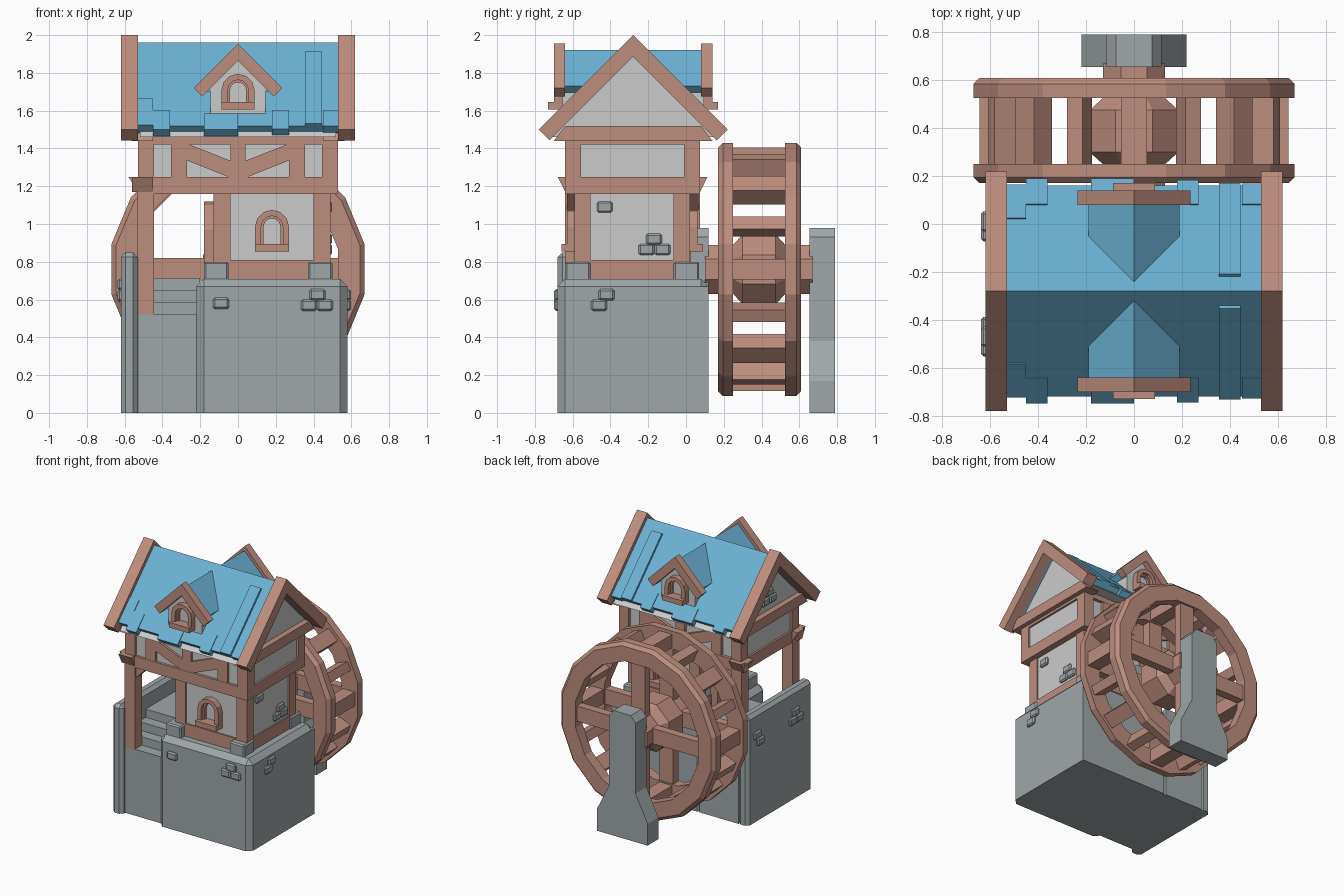
import bpy, bmesh, math
from mathutils import Matrix

if "Cube" in bpy.data.objects:
    bpy.data.objects.remove(bpy.data.objects["Cube"])

def material(name, rgb):
    m = bpy.data.materials.new(name)
    m.diffuse_color = (*rgb, 1)
    m.use_nodes = True
    m.node_tree.nodes["Principled BSDF"].inputs["Base Color"].default_value = m.diffuse_color
    return m

WOOD = material("wood", (0.51, 0.27, 0.21))
TILE = material("roof_blue", (0.147, 0.445, 0.66))
WALL = material("plaster", (0.61, 0.64, 0.64))
STONE = material("stone", (0.35, 0.39, 0.40))
CY = -0.28                      # ridge line of the house

def finish(name, bm, mat):
    bmesh.ops.remove_doubles(bm, verts=bm.verts, dist=1e-5)
    bmesh.ops.recalc_face_normals(bm, faces=bm.faces)
    me = bpy.data.meshes.new(name)
    bm.to_mesh(me)
    bm.free()
    me.materials.append(mat)
    ob = bpy.data.objects.new(name, me)
    bpy.context.collection.objects.link(ob)
    return ob

def place(axis, u, v, a):
    return (a, u, v) if axis == 'x' else (u, a, v)

def prism(name, pts, axis, a0, a1, mat, bevel=0):
    """Profile in (y,z) or (x,z) pushed along the axis; bevel spares the ground edges."""
    bm = bmesh.new()
    f = bm.faces.new([bm.verts.new(place(axis, u, v, a0)) for u, v in pts])
    new = bmesh.ops.extrude_face_region(bm, geom=[f])['geom']
    d = place(axis, 0, 0, a1 - a0)
    bmesh.ops.translate(bm, vec=d, verts=[g for g in new if isinstance(g, bmesh.types.BMVert)])
    bmesh.ops.recalc_face_normals(bm, faces=bm.faces)
    if bevel:
        edges = [e for e in bm.edges if max(v.co.z for v in e.verts) > 0.001]
        bmesh.ops.bevel(bm, geom=edges, offset=bevel, segments=1, affect='EDGES')
    return finish(name, bm, mat)

def box(name, x0, x1, y0, y1, z0, z1, mat, bevel=0):
    return prism(name, [(x0, z0), (x1, z0), (x1, z1), (x0, z1)], 'y', y0, y1, mat, bevel)

def arch_points(c, z, w, h, n=6):
    arc = [(c + w * math.cos(math.pi * i / n), z + h - w + w * math.sin(math.pi * i / n)) for i in range(n + 1)]
    return [(c + w, z)] + arc + [(c - w, z)]

def arch_frame(name, c, z, w, h, t, axis, a0, a1, mat):
    """Open arched frame: thick strip between two arches."""
    out, inn = arch_points(c, z, w, h), arch_points(c, z, w - t, h - t)
    bm = bmesh.new()
    rings = [[bm.verts.new(place(axis, u, v, a)) for u, v in p]
             for p, a in ((out, a0), (out, a1), (inn, a1), (inn, a0))]
    for i in range(len(out) - 1):
        for k in range(4):
            r, s = rings[k], rings[(k + 1) % 4]
            bm.faces.new((r[i], r[i + 1], s[i + 1], s[i]))
    for i in (0, -1):
        bm.faces.new([r[i] for r in rings])
    return finish(name, bm, mat)

def window(name, c, z, w, h, wall_y, out):
    arch_frame(name + "_frame", c, z, w, h, 0.032, 'y', wall_y, wall_y + out * 0.05, WOOD)
    arch_frame(name + "_inner_frame", c, z, w - 0.03, h - 0.03, 0.015, 'y', wall_y, wall_y + out * 0.025, WOOD)
    box(name + "_sill", c - w, c + w, wall_y, wall_y + out * 0.08, z - 0.01, z + 0.03, WOOD)

def revolve(name, prof, n, mat, closed):
    """Turn an (apothem, y) profile about the wheel axle."""
    bm = bmesh.new()
    k = 1 / math.cos(math.pi / n)
    rows = []
    for i in range(n):
        a = 2 * math.pi * (i + 0.5) / n
        rows.append([bm.verts.new((r * k * math.cos(a), y, 0.76 + r * k * math.sin(a))) for r, y in prof])
    m = len(prof)
    for i in range(n):
        p, q = rows[i], rows[(i + 1) % n]
        for j in range(m if closed else m - 1):
            bm.faces.new((p[j], p[(j + 1) % m], q[(j + 1) % m], q[j]))
    if not closed:
        bm.faces.new([r[0] for r in rows])
        bm.faces.new([r[-1] for r in rows])
    return finish(name, bm, mat)

# Stone base, side wall and stairs
box("base_block", -0.22, 0.58, -0.68, 0.12, 0, 0.71, STONE, 0.04)
box("base_back_corner", 0.3, 0.58, 0.0, 0.12, 0, 0.67, STONE)
box("side_wall", -0.62, -0.53, -0.68, 0.12, 0, 0.85, STONE, 0.025)
for i in range(4):
    box("stair_%d" % i, -0.54, -0.2, -0.64 + 0.085 * i, 0.12, 0, 0.52 + 0.065 * i, STONE)

# Lower storey
box("lower_wall", -0.12, 0.48, -0.58, 0.01, 0.7, 1.2, WALL)
for x in (-0.13, 0.40):
    for y in (-0.59, -0.065):
        box("lower_post", x, x + 0.09, y, y + 0.085, 0.71, 1.17, WOOD)
        bx, by = (x - 0.05 if x < 0 else x - 0.03), (y - 0.05 if y < -0.3 else y)
        box("post_footing", bx, bx + 0.13, by, by + 0.135, 0.69, 0.80, STONE, 0.01)
box("lower_sill_beam", -0.13, 0.49, -0.59, 0.02, 0.70, 0.81, WOOD)
window("lower_front_window", 0.18, 0.865, 0.09, 0.21, -0.58, -1)
window("lower_back_window", 0.18, 0.865, 0.09, 0.21, 0.01, 1)
arch_frame("door_frame", CY, 0.71, 0.15, 0.41, 0.04, 'x', -0.12, -0.18, WOOD)
prism("door_leaf", arch_points(CY, 0.71, 0.12, 0.38), 'x', -0.11, -0.14, WOOD)

# Upper storey with timber frame
box("upper_wall", -0.515, 0.515, -0.62, 0.05, 1.17, 1.5, WALL)
box("upper_floor_beam", -0.53, 0.53, -0.64, 0.075, 1.16, 1.25, WOOD)
box("upper_top_beam", -0.53, 0.53, -0.64, 0.075, 1.42, 1.5, WOOD)
for y, w in ((-0.64, 0.085), (-0.01, 0.085)):
    for x in (-0.53, 0.445):
        box("upper_corner_post", x, x + 0.085, y, y + w, 1.2, 1.48, WOOD)
for y0, y1 in ((-0.638, -0.6), (0.03, 0.073)):
    box("middle_post", -0.04, 0.04, y0, y1, 1.2, 1.46, WOOD)
    for s in (-1, 1):
        box("side_stud", min(s * 0.27, s * 0.355), max(s * 0.27, s * 0.355), y0, y1, 1.2, 1.46, WOOD)
        prism("diagonal_brace", [(s * 0.28, 1.43), (s * 0.28, 1.34), (s * 0.04, 1.245), (s * 0.04, 1.335)],
              'y', y0, y1, WOOD)

# Porch posts with flared heads and knee braces
for y, z0, s in ((-0.64, 0.52, 1), (-0.01, 0.71, -1)):
    box("porch_post", -0.535, -0.445, y, y + 0.085, z0, 1.2, WOOD)
    prism("post_head", [(-0.53, 1.17), (-0.45, 1.17), (-0.45, 1.25), (-0.58, 1.25)], 'y', y, y + 0.085, WOOD)
    e = y if s > 0 else y + 0.085
    prism("post_head_outer", [(e, 1.17), (e + s * 0.05, 1.17), (e + s * 0.05, 1.25), (e - s * 0.04, 1.25)],
          'x', -0.56, -0.45, WOOD)
    prism("knee_brace", [(-0.45, 1.07), (-0.36, 1.16), (-0.45, 1.16)], 'y', y + 0.01, y + 0.075, WOOD)

# Main roof, gables and bargeboards
def chevron(c, top, half, thick, cut):
    """Inverted V at 45 degrees."""
    return [(c, top), (c + half, top - half), (c + half - cut, top - half - cut), (c, top - thick),
            (c - half + cut, top - half - cut), (c - half, top - half)]

prism("roof", chevron(CY, 1.96, 0.44, 0.075, 0.0375), 'x', -0.535, 0.535, TILE)
prism("gable_wall", [(CY - 0.44, 1.46), (CY + 0.44, 1.46), (CY, 1.9)], 'x', -0.52, 0.52, WALL)
for s in (-1, 1):
    a, b = sorted((s * 0.53, s * 0.62))
    prism("bargeboard", chevron(CY, 2.0, 0.50, 0.115, 0.0575), 'x', a, b, WOOD)
    a, b = sorted((s * 0.45, s * 0.565))
    prism("gable_beam", [(CY - 0.42, 1.44), (CY + 0.42, 1.44), (CY + 0.36, 1.52), (CY - 0.36, 1.52)],
          'x', a, b, WOOD)

# Raised tiles making the ragged eaves; (x0, x1, start, end) down the slope
def tile(x0, x1, d0, d1, side, lift=0.012):
    p = [(CY + side * (d + h), 1.96 - d + h) for d, h in ((d0, lift), (d1, lift), (d1, -0.03), (d0, -0.03))]
    prism("roof_tile", p, 'x', x0, x1, TILE)

for side in (-1, 1):
    for x0, x1, d0, d1 in ((-0.53, -0.45, 0.3, 0.44), (-0.45, -0.36, 0.36, 0.465), (-0.18, 0.0, 0.38, 0.465),
                           (0.18, 0.27, 0.36, 0.46), (0.45, 0.53, 0.36, 0.445)):
        tile(x0, x1, d0, d1, side, 0.004)
    tile(0.355, 0.445, 0.06, 0.44, side)

# Dormers on both slopes
for s in (-1, 1):
    Y = lambda d: CY + s * d
    prism("dormer_wall", [(-0.145, 1.58), (0.145, 1.58), (0.145, 1.73), (0, 1.88), (-0.145, 1.73)],
          'y', Y(0.05), Y(0.375), WALL)
    prism("dormer_roof", chevron(0, 1.92, 0.19, 0.07, 0.035), 'y', Y(0.03), Y(0.37), TILE)
    prism("dormer_bargeboard", chevron(0, 1.955, 0.235, 0.09, 0.045), 'y', Y(0.36), Y(0.42), WOOD)
    window("dormer_window", 0, 1.615, 0.088, 0.18, Y(0.37), s)

# Water wheel: rims, hub, axle, spokes, paddles
for y0, y1, c0, c1 in ((0.17, 0.25, 0.025, 0), (0.525, 0.61, 0, 0.025)):
    revolve("wheel_rim", [(0.53, y0), (0.67 - c0, y0), (0.67, y0 + c0), (0.67, y1 - c1), (0.67 - c1, y1), (0.53, y1)],
            16, WOOD, True)
revolve("wheel_hub", [(0.13, 0.25), (0.185, 0.30), (0.185, 0.475), (0.13, 0.525)], 8, WOOD, False)
revolve("wheel_axle", [(0.13, 0.10), (0.13, 0.67)], 8, WOOD, False)

def spin(ob, angle):
    ob.data.transform(Matrix.Rotation(angle, 4, 'Y'))
    ob.location.z = 0.76

for i in range(4):
    for y0, y1 in ((0.18, 0.245), (0.53, 0.595)):
        spin(box("wheel_spoke", 0.1, 0.56, y0, y1, -0.06, 0.06, WOOD), math.pi / 2 * i)
for i in range(16):
    spin(box("wheel_paddle", 0.54, 0.645, 0.24, 0.535, -0.055 + 0.02 * (i % 2), 0.055 - 0.02 * (i % 2), WOOD),
         math.pi / 8 * i)

# Wheel supports
half = [(0.22, 0), (0.22, 0.17), (0.115, 0.38), (0.115, 0.93), (0.075, 0.98)]
prism("outer_wheel_support", half + [(-x, z) for x, z in reversed(half)], 'y', 0.655, 0.79, STONE)
half = [(0.115, 0.65), (0.115, 0.93), (0.075, 0.98)]
prism("inner_wheel_support", half + [(-x, z) for x, z in reversed(half)], 'y', 0.025, 0.12, STONE)

# Loose facing stones; (axis, face position, across, z)
def stones(axis, face, out, spots):
    for c, z in spots:
        p = [(c - 0.042, z - 0.03), (c + 0.042, z - 0.03), (c + 0.042, z + 0.03), (c - 0.042, z + 0.03)]
        prism("facing_stone", p, axis, face - out * 0.03, face + out * 0.018, STONE, 0.01)

stones('y', -0.68, -1, ((-0.09, 0.58), (0.42, 0.625), (0.375, 0.57), (0.46, 0.57)))
stones('x', 0.58, 1, ((-0.42, 0.625), (-0.46, 0.57)))
stones('x', 0.48, 1, ((-0.43, 1.09), (-0.17, 0.92), (-0.21, 0.865), (-0.125, 0.865)))
stones('x', -0.62, -1, ((0.01, 0.68), (-0.03, 0.62), (-0.47, 0.68), (-0.51, 0.62), (-0.43, 0.62)))
stones('x', -0.52, -1, ((-0.28, 1.66), (-0.32, 1.6), (-0.235, 1.6)))
